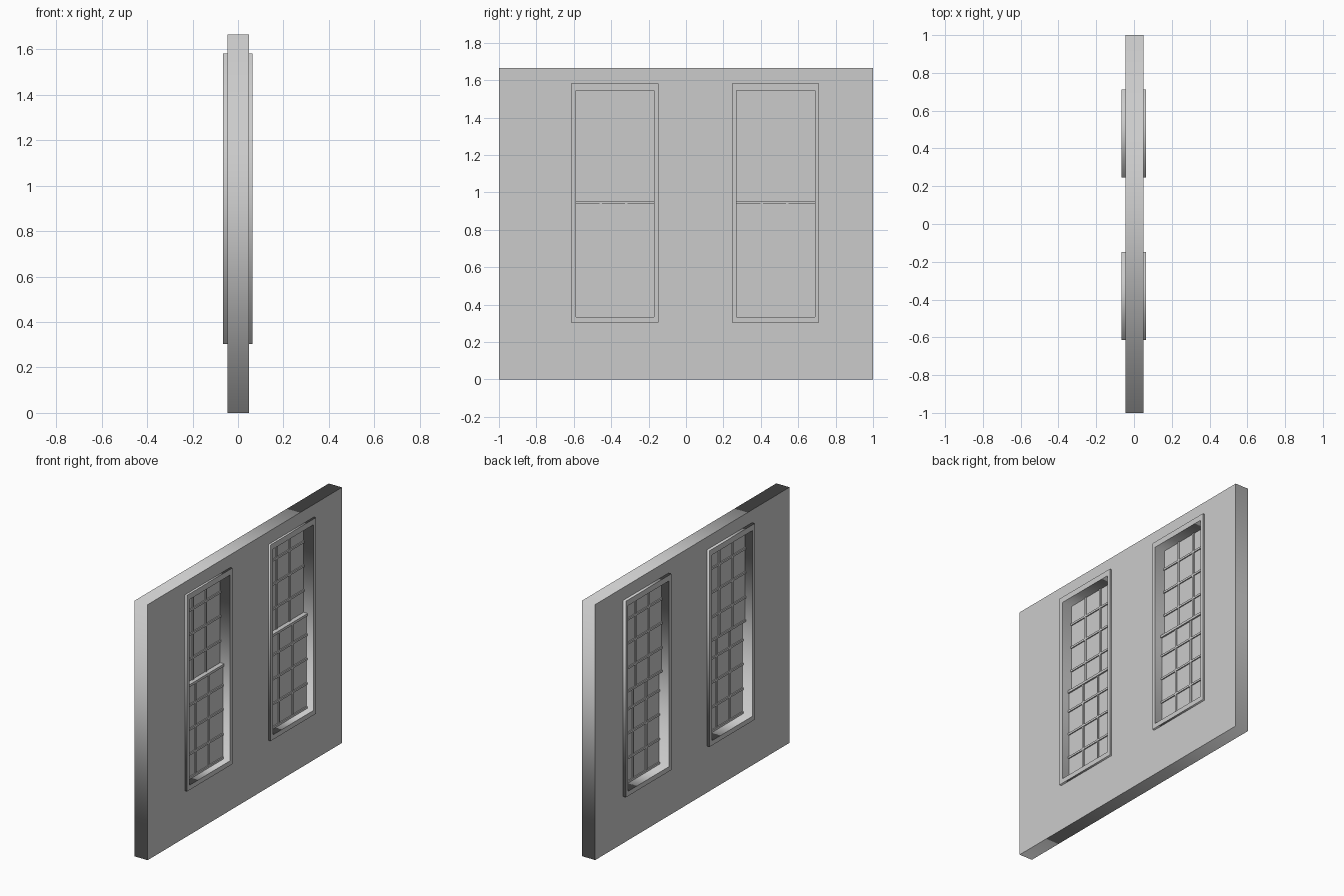
import bpy
import math

if "Cube" in bpy.data.objects:
    bpy.data.objects.remove(bpy.data.objects["Cube"])


def rect(y0, y1, z0, z1):
    return [(y0, z0), (y1, z0), (y1, z1), (y0, z1)]


def plate(name, x0, x1, outlines):
    """Flat plate in the YZ plane; every outline after the first is a hole."""
    cu = bpy.data.curves.new(name + "_profile", 'CURVE')
    cu.dimensions = '2D'
    cu.fill_mode = 'BOTH'
    cu.extrude = (x1 - x0) / 2
    for pts in outlines:
        s = cu.splines.new('POLY')
        s.points.add(len(pts) - 1)
        for p, (y, z) in zip(s.points, pts):
            p.co = (y, z, 0, 1)
        s.use_cyclic_u = True
    tmp = bpy.data.objects.new(name + "_profile", cu)
    bpy.context.collection.objects.link(tmp)
    dg = bpy.context.evaluated_depsgraph_get()
    me = bpy.data.meshes.new_from_object(tmp.evaluated_get(dg))
    bpy.data.objects.remove(tmp)
    ob = bpy.data.objects.new(name, me)
    ob.rotation_euler = (math.pi / 2, 0, math.pi / 2)
    ob.location.x = (x0 + x1) / 2
    bpy.context.collection.objects.link(ob)
    return ob


def box(name, x, y, z):
    bpy.ops.mesh.primitive_cube_add(
        size=1, location=[sum(r) / 2 for r in (x, y, z)])
    ob = bpy.context.object
    ob.name = name
    ob.scale = [r[1] - r[0] for r in (x, y, z)]
    return ob


Z0, Z1, MEET = 0.335, 1.545, 0.947
BAR = 0.0065          # half width of a glazing bar
centres = {"left": -0.38, "right": 0.48}

# wall with two window openings
wall_holes = [rect(c - 0.225, c + 0.225, 0.315, 1.57) for c in centres.values()]
plate("wall", -0.046, 0.049, [rect(-1, 1, 0, 1.665)] + wall_holes)

for side, c in centres.items():
    y0, y1 = c - 0.209, c + 0.209

    # casing that lines the opening and stands proud on both faces
    plate(side + "_window_frame", -0.066, 0.063,
          [rect(c - 0.234, c + 0.232, 0.304, 1.582), rect(y0, y1, Z0, Z1)])

    # two sliding sashes, the lower one nearer +x
    sashes = (("upper", -0.011, MEET, Z1, (0.947, 1.099, 1.26, 1.417)),
              ("lower", 0.008, Z0, MEET, (0.342, 0.497, 0.658, 0.815)))
    for part, x, za, zb, rows in sashes:
        label = f"{side}_{part}"
        box(label + "_glass", (x - 0.002, x + 0.002), (y0, y1), (za, zb))
        for i, y in enumerate((c - 0.075, c + 0.061)):
            box(f"{label}_upright_{i}", (x - 0.008, x + 0.008),
                (y - BAR, y + BAR), (za, zb))
        for i, z in enumerate(rows):
            box(f"{label}_crossbar_{i}", (x - 0.009, x + 0.009),
                (y0, y1 + 0.003), (z - BAR, z + BAR))

    # meeting rail where the sashes overlap
    box(side + "_meeting_rail", (-0.012, 0.02), (y0, y1 + 0.003),
        (MEET - 0.008, MEET + 0.008))
